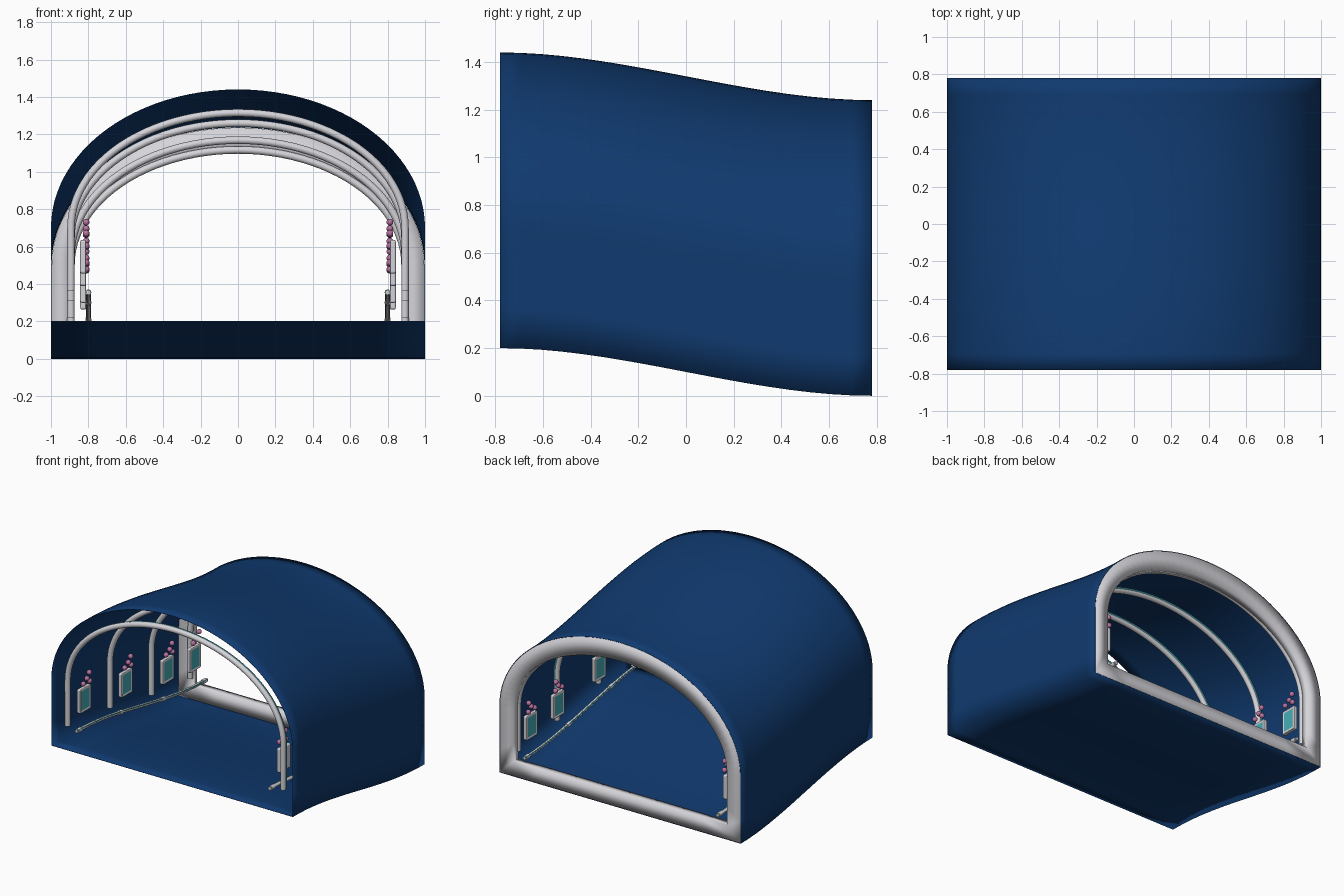
import bpy, bmesh, math
from mathutils import Vector

if "Cube" in bpy.data.objects:
    bpy.data.objects.remove(bpy.data.objects["Cube"])

END = 0.78


def material(name, rgb, rough=0.6):
    m = bpy.data.materials.new(name)
    m.use_nodes = True
    m.diffuse_color = (*rgb, 1)
    bsdf = m.node_tree.nodes["Principled BSDF"]
    bsdf.inputs["Base Color"].default_value = (*rgb, 1)
    bsdf.inputs["Roughness"].default_value = rough
    return m


BLUE = material("deep blue", (0.005, 0.042, 0.16))
WHITE = material("soft white", (0.66, 0.66, 0.7))
TEAL = material("teal glow", (0.06, 0.42, 0.48))
PINK = material("pink", (0.5, 0.17, 0.36))


def drop(y):
    """Height of the floor, easing from the high front to the low back."""
    t = min(max((y + END) / (2 * END), 0), 1)
    return 0.2 * (1 - t * t * (3 - 2 * t))


def arch(width, base, spring, top, steps=48, legs=3):
    """Open arch from left foot to right foot: straight legs, elliptical crown."""
    leg = [(width, base + (spring - base) * i / legs) for i in range(legs)]
    crown = [(width * math.cos(math.pi * i / steps),
              spring + (top - spring) * math.sin(math.pi * i / steps))
             for i in range(steps + 1)]
    return leg + crown + [(-x, z) for x, z in reversed(leg)]


def closed_arch(width, base, spring, top, cuts=8):
    """Arch closed by a flat floor."""
    floor = [(-width + 2 * width * i / cuts, base) for i in range(1, cuts)]
    return arch(width, base, spring, top) + floor


def finish(bm, name, mats, smooth=True):
    bmesh.ops.recalc_face_normals(bm, faces=bm.faces)
    me = bpy.data.meshes.new(name)
    bm.to_mesh(me)
    bm.free()
    for m in mats:
        me.materials.append(m)
    for p in me.polygons:
        p.use_smooth = smooth
    ob = bpy.data.objects.new(name, me)
    bpy.context.collection.objects.link(ob)
    return ob


def loft(name, loops, mat, close=False):
    """Skin a list of closed loops of points."""
    bm = bmesh.new()
    rows = [[bm.verts.new(p) for p in loop] for loop in loops]
    pairs = list(zip(rows, rows[1:])) + ([(rows[-1], rows[0])] if close else [])
    for a, b in pairs:
        n = len(a)
        for i in range(n):
            j = (i + 1) % n
            bm.faces.new((a[i], a[j], b[j], b[i]))
    return finish(bm, name, [mat])


def tube(name, points, radius, mat, sides=4):
    cu = bpy.data.curves.new(name, "CURVE")
    cu.dimensions = "3D"
    cu.bevel_depth = radius
    cu.bevel_resolution = sides
    cu.use_fill_caps = True
    sp = cu.splines.new("POLY")
    sp.points.add(len(points) - 1)
    for q, p in zip(sp.points, points):
        q.co = (*p, 1)
    cu.materials.append(mat)
    ob = bpy.data.objects.new(name, cu)
    bpy.context.collection.objects.link(ob)
    return ob


# Tunnel shell: a thin skin following the sloping floor
outline = closed_arch(1, 0, 0.5, 1.24)
rows = [-END + 2 * END * i / 18 for i in range(19)]
shell = loft("tunnel_shell", [[(x, y, z + drop(y)) for x, z in outline] for y in rows], BLUE)
skin = shell.modifiers.new("skin", "SOLIDIFY")
skin.thickness = 0.003
skin.offset = -1

# Thick frame closing the back edge
outer = closed_arch(0.996, 0.004, 0.5, 1.236)
inner = closed_arch(0.885, 0.11, 0.5, 1.10)
loft("back_frame", [[(x, y, z) for x, z in line] for line, y in
                    ((outer, 0.72), (outer, END), (inner, END), (inner, 0.72))],
     WHITE, close=True)

# Arched ribs with a thin light strip behind each
for n, y in enumerate((-0.74, -0.24, 0.25, 0.71), 1):
    h = drop(y)
    tube(f"rib_{n}", [(x, y, z + h) for x, z in arch(0.893, 0.165, 0.5, 1.115)], 0.02, WHITE)
    tube(f"rib_light_{n}", [(x, y + 0.014, z + h) for x, z in arch(0.905, 0.17, 0.5, 1.127)],
         0.008, TEAL, 2)


def wall_panel(name, side, y):
    """White rounded frame with a sunken teal face towards the walkway."""
    bm = bmesh.new()
    bmesh.ops.create_cube(bm, size=1)
    bmesh.ops.scale(bm, vec=(0.035, 0.13, 0.18), verts=bm.verts)
    face = next(f for f in bm.faces if f.normal.x * side < -0.5)
    bmesh.ops.inset_individual(bm, faces=[face], thickness=0.026, depth=-0.006)
    face.material_index = 1
    bmesh.ops.translate(bm, vec=(side * 0.826, y, 0.35 + drop(y)), verts=bm.verts)
    ob = finish(bm, name, [WHITE, TEAL], smooth=False)
    bev = ob.modifiers.new("round", "BEVEL")
    bev.width = 0.01
    bev.segments = 3
    bev.limit_method = "ANGLE"


def bead_cluster(name, side, y):
    """Small pink balls above a panel."""
    bm = bmesh.new()
    for dy, z in ((-0.03, 0.475), (0.012, 0.5), (0.045, 0.47), (0.04, 0.535)):
        made = bmesh.ops.create_uvsphere(bm, u_segments=16, v_segments=10, radius=0.018)
        bmesh.ops.translate(bm, vec=Vector((side * 0.812, y + dy, z + drop(y))),
                            verts=made["verts"])
    finish(bm, name, [PINK])


# Wall fittings and handrails, repeated on both sides
for side, label in ((1, "left"), (-1, "right")):
    for n, y in enumerate((-0.64, -0.15, 0.34, 0.66), 1):
        wall_panel(f"{label}_panel_{n}", side, y)
        bead_cluster(f"{label}_beads_{n}", side, y)
    path = [-0.77 + 1.54 * i / 24 for i in range(25)]
    tube(f"{label}_handrail", [(side * 0.8, y, 0.155 + drop(y)) for y in path], 0.012, WHITE)
    tube(f"{label}_rail_light", [(side * 0.79, y, 0.163 + drop(y)) for y in path],
         0.004, TEAL, 2)
    for n, y in enumerate((-0.74, -0.25, 0.25, 0.74), 1):
        ends = [(side * 0.8, y + d, 0.155 + drop(y + d)) for d in (-0.02, 0.02)]
        tube(f"{label}_rail_joint_{n}", ends, 0.016, WHITE)
